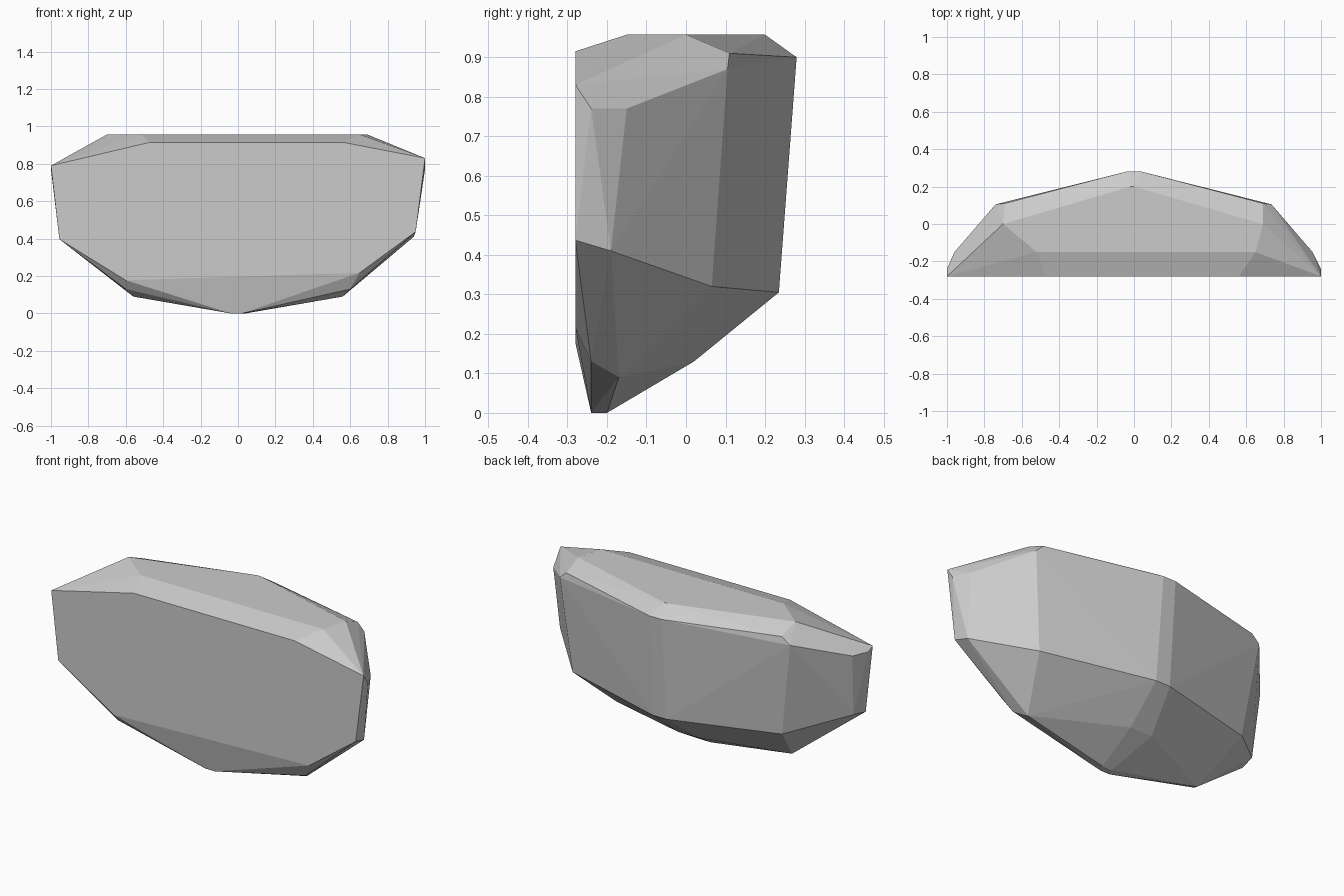
import bpy
import bmesh

# Remove the default cube only
cube = bpy.data.objects.get("Cube")
if cube:
    bpy.data.objects.remove(cube, do_unlink=True)

# Plain grey stone
stone = bpy.data.materials.new("grey_stone")
stone.use_nodes = True
grey = (0.6, 0.6, 0.6, 1.0)
stone.diffuse_color = grey
stone.node_tree.nodes["Principled BSDF"].inputs["Base Color"].default_value = grey

# Corner pairs: x on the right side, x on the left side, y, z
flat_front = [
    (-1.0, 1.0, -0.28, 0.81),
    (-0.955, 0.95, -0.28, 0.417),
    (-0.6, 0.65, -0.28, 0.197),
]
top_bevel = [
    (-0.47, 0.56, -0.28, 0.915),
    (-0.52, 0.65, -0.15, 0.957),
    (-0.7, 0.69, 0.0, 0.957),
    (-0.69, 0.69, 0.11, 0.91),
]
sides = [
    (-1.0, 1.0, -0.24, 0.77),
    (-0.96, 0.955, -0.15, 0.77),
    (-0.74, 0.735, 0.105, 0.87),
    (-0.94, 0.94, -0.19, 0.41),
    (-0.66, 0.68, 0.065, 0.32),
]
back_ridge = [
    (-0.04, 0.04, 0.28, 0.9),
    (-0.04, 0.05, 0.235, 0.305),
    (-0.02, 0.0, 0.2, 0.957),
]
underside = [
    (-0.1, 0.04, 0.02, 0.13),
    (-0.56, 0.56, -0.17, 0.09),
    (-0.6, 0.6, -0.24, 0.13),
    (-0.04, 0.02, -0.24, 0.0),
    (-0.02, 0.04, -0.2, 0.0),
]

bm = bmesh.new()


def add_pairs(pairs, tilt=0.0):
    """Add both corners of each pair, raising one side by the tilt."""
    for right, left, y, z in pairs:
        bm.verts.new((right, y, z - tilt))
        bm.verts.new((left, y, z + tilt))


# The front leans slightly to one side, the rest is level
add_pairs(flat_front, tilt=0.02)
for group in (top_bevel, sides, back_ridge, underside):
    add_pairs(group)

# Wrap the corners in a faceted hull and merge the flat areas
hull = bmesh.ops.convex_hull(bm, input=bm.verts[:])
loose = [v for v in bm.verts if not v.link_faces]
bmesh.ops.delete(bm, geom=loose, context='VERTS')
bmesh.ops.dissolve_limit(bm, angle_limit=0.02, verts=bm.verts[:], edges=bm.edges[:])
bmesh.ops.recalc_face_normals(bm, faces=bm.faces[:])

mesh = bpy.data.meshes.new("rock")
bm.to_mesh(mesh)
bm.free()
mesh.materials.append(stone)
rock = bpy.data.objects.new("rock", mesh)
bpy.context.collection.objects.link(rock)
